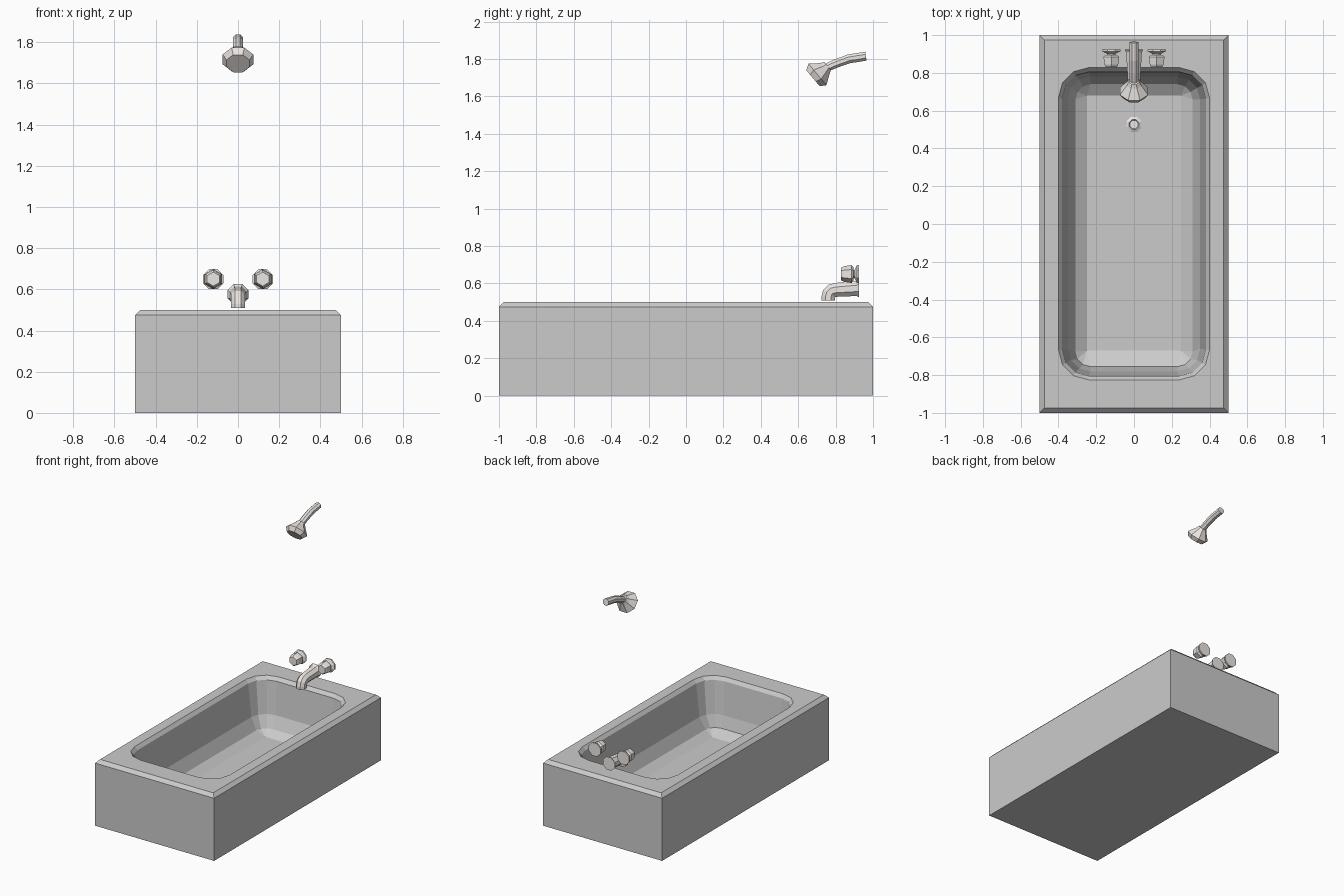
import bpy, bmesh
from math import sin, cos, pi, radians
from mathutils import Vector

if "Cube" in bpy.data.objects:
    bpy.data.objects.remove(bpy.data.objects["Cube"])

metal = bpy.data.materials.new("fitting_metal")
metal.diffuse_color = (0.84, 0.80, 0.77, 1)
metal.use_nodes = True
metal.node_tree.nodes["Principled BSDF"].inputs["Base Color"].default_value = metal.diffuse_color


def skin(bm, rings, cap_start=True, cap_end=True):
    """Join equal-count rings of points with quads; returns the vertex rings."""
    vs = [[bm.verts.new(p) for p in r] for r in rings]
    n = len(vs[0])
    for a, b in zip(vs, vs[1:]):
        for i in range(n):
            j = (i + 1) % n
            bm.faces.new((a[i], a[j], b[j], b[i]))
    if cap_start:
        bm.faces.new(vs[0][::-1])
    if cap_end:
        bm.faces.new(vs[-1])
    return vs


def finish(bm, name, mat=None):
    bmesh.ops.remove_doubles(bm, verts=bm.verts, dist=.0005)
    bmesh.ops.recalc_face_normals(bm, faces=bm.faces)
    me = bpy.data.meshes.new(name)
    bm.to_mesh(me)
    bm.free()
    ob = bpy.data.objects.new(name, me)
    bpy.context.collection.objects.link(ob)
    if mat:
        me.materials.append(mat)
    return ob


def rect(hx, hy, z):
    return [Vector((x * hx, y * hy, z)) for x, y in ((1, 1), (-1, 1), (-1, -1), (1, -1))]


def round_rect(z, hx, y0, y1, r, seg=3):
    pts = []
    for k, (cx, cy) in enumerate(((hx - r, y1 - r), (r - hx, y1 - r), (r - hx, y0 + r), (hx - r, y0 + r))):
        for i in range(seg + 1):
            a = (k + i / seg) * pi / 2
            pts.append(Vector((cx + r * cos(a), cy + r * sin(a), z)))
    return pts


def loft(name, sections, sides=8, x=0.0, phase=0.5):
    """Sections (y, z, downward tilt in degrees, half width, half height), running towards -y."""
    rings = []
    for y, z, tilt, hw, hh in sections:
        t = radians(tilt)
        ring = []
        for i in range(sides):
            a = 2 * pi * (i + phase) / sides
            u = hh * sin(a)
            ring.append(Vector((x + hw * cos(a), y - sin(t) * u, z + cos(t) * u)))
        rings.append(ring)
    bm = bmesh.new()
    skin(bm, rings)
    return finish(bm, name, metal)


# Tub: chamfered outer box, basin, and flat rim between them
bm = bmesh.new()
outer = skin(bm, [rect(.5, 1, 0), rect(.5, 1, .475), rect(.475, .975, .5)], cap_end=False)[-1]
inner = skin(bm, [round_rect(.50, .40, -.825, .828, .16),
                  round_rect(.475, .38, -.805, .805, .14),
                  round_rect(.23, .35, -.78, .78, .12),
                  round_rect(.14, .31, -.755, .74, .08),
                  round_rect(.10, .25, -.67, .68, .0001)], cap_start=False)[0]
rim = [bm.edges.get((l[i], l[i - 1])) for l in (outer, inner) for i in range(len(l))]
bmesh.ops.triangle_fill(bm, edges=rim, use_beauty=True, normal=(0, 0, 1))
bmesh.ops.dissolve_limit(bm, angle_limit=.001, verts=[], edges=[e for e in bm.edges if all(v.co.z > .499 for v in e.verts)])
finish(bm, "bathtub")

# Drain: raised ring with a recessed centre
bm = bmesh.new()
skin(bm, [[Vector((r * cos((i + .5) * pi / 4), .527 + r * sin((i + .5) * pi / 4), z)) for i in range(8)]
          for r, z in ((.044, .10), (.028, .108), (.023, .1015))])
finish(bm, "drain", metal)

# Spout: quarter-circle bend from the wall down to the nozzle
bend = [(.797 - .036 * sin(radians(t)), .529 + .036 * cos(radians(t)), t, .038, .040) for t in (0, 30, 60, 90)]
loft("spout", [(.925, .576, 0, .054, .053), (.91, .573, 0, .045, .044)] + bend + [(.761, .509, 90, .038, .040)])

# Taps: round wall plate with neck, six-sided knob
for side, x in (("left", -.12), ("right", .12)):
    loft(side + "_tap_plate", [(y, .65, 0, r, r) for y, r in
                               ((.925, .053), (.914, .053), (.902, .025), (.885, .022))], 8, x)
    loft(side + "_tap_knob", [(y, .65, 0, r, r) for y, r in
                              ((.896, .036), (.885, .048), (.845, .042), (.83, .034))], 6, x)

# Shower: bent pipe and flared head
loft("shower_pipe", [(.962, 1.815, 8, .026, .026), (.87, 1.80, 14, .026, .026),
                     (.80, 1.775, 24, .025, .025), (.735, 1.745, 36, .024, .024)])
loft("shower_head", [(.757, 1.762, 40, .030, .030), (.742, 1.748, 40, .042, .042),
                     (.703, 1.717, 40, .081, .081), (.679, 1.697, 40, .060, .060)])
